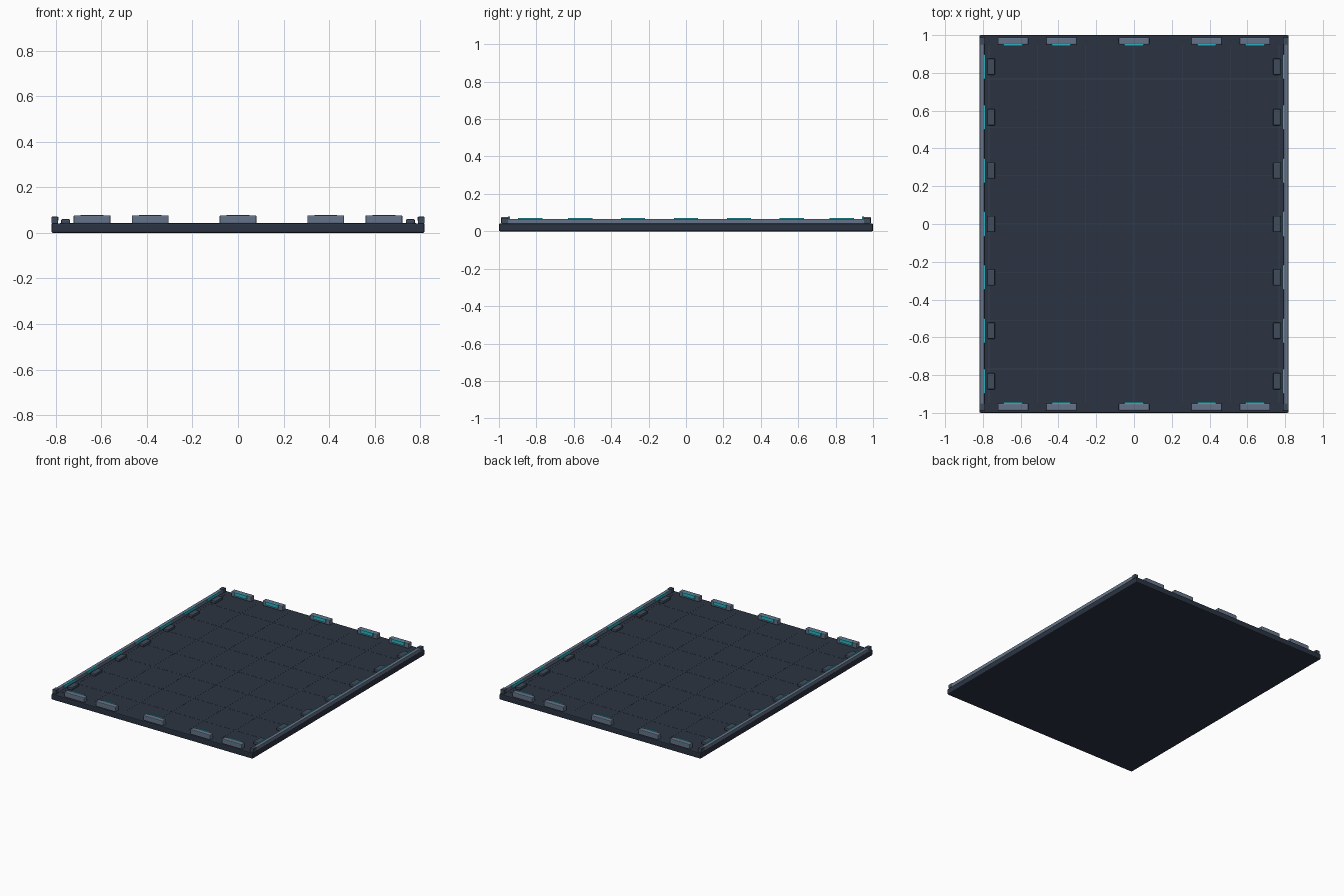
import bpy

if "Cube" in bpy.data.objects:
    bpy.data.objects.remove(bpy.data.objects["Cube"])


def material(name, rgb):
    m = bpy.data.materials.new(name)
    m.diffuse_color = (*rgb, 1)
    m.use_nodes = True
    m.node_tree.nodes["Principled BSDF"].inputs["Base Color"].default_value = m.diffuse_color
    return m


SLATE = material("dark_slate", (0.024, 0.034, 0.054))
LINE = material("seam_slate", (0.036, 0.05, 0.075))
STEEL = material("steel", (0.13, 0.175, 0.25))
PAD = material("pad_grey", (0.05, 0.07, 0.105))
TEAL = material("teal_glow", (0.02, 0.45, 0.53))


def box(name, x, y, z, mat, bevel=0.0):
    """Box from (min, max) ranges on each axis."""
    bpy.ops.mesh.primitive_cube_add(size=1, location=[sum(r) / 2 for r in (x, y, z)])
    ob = bpy.context.object
    ob.name = name
    ob.scale = [abs(r[1] - r[0]) for r in (x, y, z)]
    bpy.ops.object.transform_apply(location=False, rotation=False, scale=True)
    ob.data.materials.append(mat)
    if bevel:
        mod = ob.modifiers.new("bevel", "BEVEL")
        mod.width = bevel
        mod.segments = 2
    return ob


def span(c, length):
    return (c - length / 2, c + length / 2)


def side(s, a, b):
    return tuple(sorted((s * a, s * b)))


# Floor slab
box("floor_slab", (-0.818, 0.818), (-1, 1), (0, 0.042), SLATE, 0.006)

# Thin seams dividing the floor into square panels
for i in range(-3, 4):
    p = i * 0.256
    box("seam_lengthwise", span(p, 0.004), (-0.945, 0.945), (0.04, 0.0428), LINE)
    box("seam_crosswise", (-0.78, 0.78), span(p, 0.004), (0.04, 0.0428), LINE)

for s in (-1, 1):
    # Side rails with darker end caps
    box("side_rail", side(s, 0.792, 0.817), (-0.98, 0.98), (0.04, 0.067), STEEL, 0.003)
    for e in (-1, 1):
        box("rail_end_cap", side(s, 0.789, 0.818), side(e, 0.95, 0.987),
            (0.04, 0.071), PAD, 0.003)

    # Lights on the rails and the pads beside them
    for y in (-0.833, -0.565, -0.283, 0, 0.283, 0.565, 0.833):
        box("rail_light", side(s, 0.787, 0.795), span(y, 0.13), (0.055, 0.0705), TEAL)
        box("side_pad", side(s, 0.736, 0.776), span(y, 0.086), (0.04, 0.06), PAD, 0.005)

    # Blocks along the front and back edges, with lights facing inwards
    for x in (-0.64, -0.385, 0, 0.385, 0.64):
        box("end_block", span(x, 0.162), side(s, 0.95, 0.988), (0.04, 0.077), STEEL, 0.005)
        box("end_light", span(x, 0.1), side(s, 0.942, 0.953), (0.055, 0.079), TEAL)
